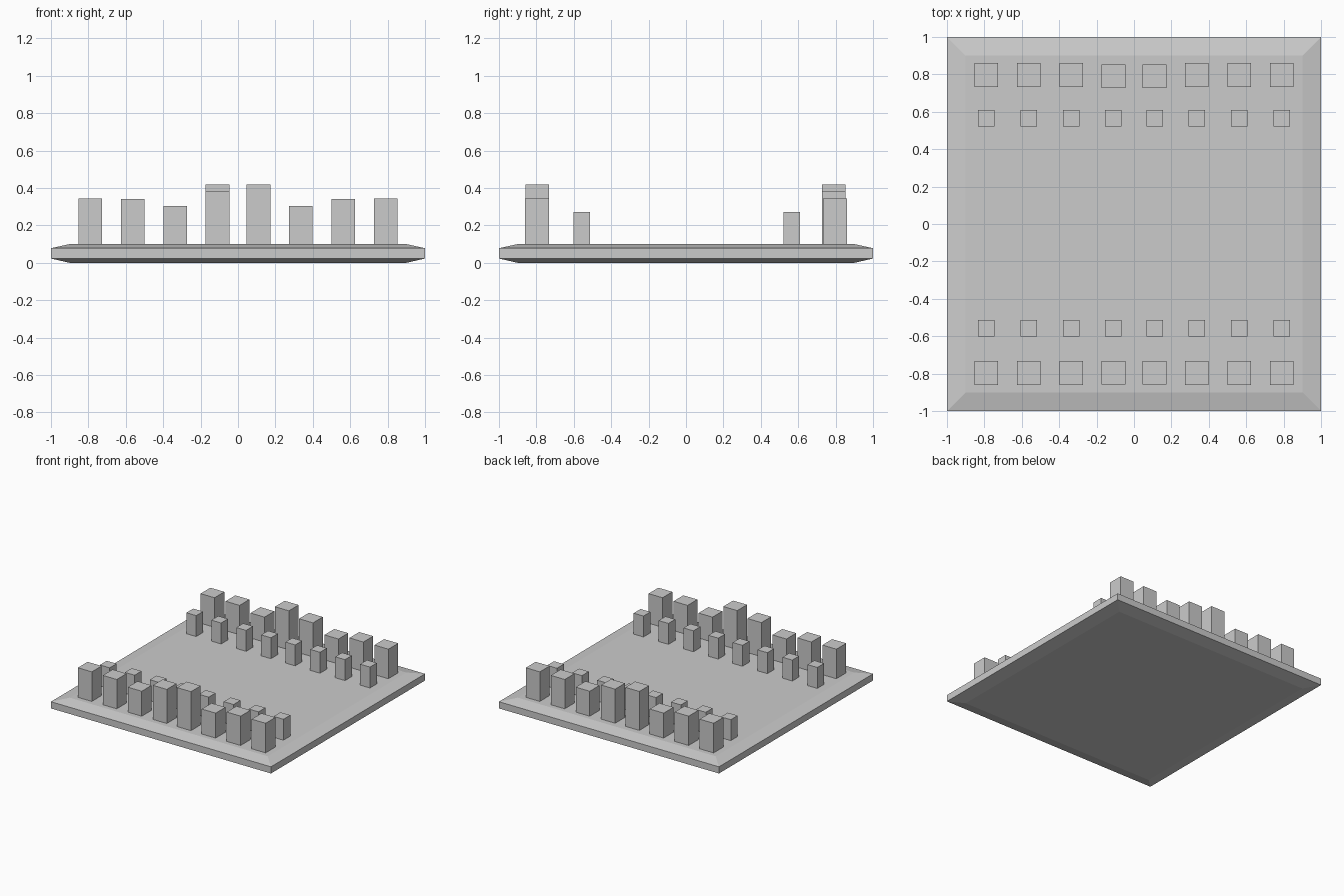
import bpy, bmesh

if "Cube" in bpy.data.objects:
    bpy.data.objects.remove(bpy.data.objects["Cube"])

BOARD_TOP = 0.1


def make_object(name, bm):
    bmesh.ops.recalc_face_normals(bm, faces=bm.faces)
    mesh = bpy.data.meshes.new(name)
    bm.to_mesh(mesh)
    bm.free()
    obj = bpy.data.objects.new(name, mesh)
    bpy.context.collection.objects.link(obj)
    return obj


def stacked_rings(name, profile):
    """Closed square solid from (half width, z) rings."""
    bm = bmesh.new()
    rings = [[bm.verts.new((sx * h, sy * h, z))
              for sx, sy in ((-1, -1), (1, -1), (1, 1), (-1, 1))]
             for h, z in profile]
    for low, high in zip(rings, rings[1:]):
        for i in range(4):
            j = (i + 1) % 4
            bm.faces.new((low[i], low[j], high[j], high[i]))
    bm.faces.new(rings[0][::-1])
    bm.faces.new(rings[-1])
    return make_object(name, bm)


def block(name, x, y, width, top):
    obj = stacked_rings(name, [(width / 2, BOARD_TOP), (width / 2, top)])
    obj.location = (x, y, 0)
    return obj


# Board with bevelled upper and lower rims
stacked_rings("board", [(0.9, 0.0), (1.0, 0.023), (1.0, 0.078), (0.9, BOARD_TOP)])

# Outer rows: the two middle blocks swap heights between the rows
columns = [-0.79, -0.563, -0.336, -0.11, 0.11, 0.336, 0.563, 0.79]
kinds = ["corner", "second", "third", "queen", "king", "third", "second", "corner"]
heights = {"corner": 0.343, "second": 0.341, "third": 0.305,
           "queen": 0.38, "king": 0.42}

for row, order, outer_y, middle_y in (("front", kinds, -0.797, -0.795),
                                      ("back", kinds[::-1], 0.797, 0.79)):
    for i, (x, kind) in enumerate(zip(columns, order), 1):
        y = middle_y if kind in ("queen", "king") else outer_y
        block(f"{row}_{kind}_block_{i}", x, y, 0.127, heights[kind])

# Inner rows of small blocks
for row, y in (("front", -0.557), ("back", 0.566)):
    for i, x in enumerate(columns, 1):
        block(f"{row}_small_block_{i}", x, y, 0.089, 0.272)
